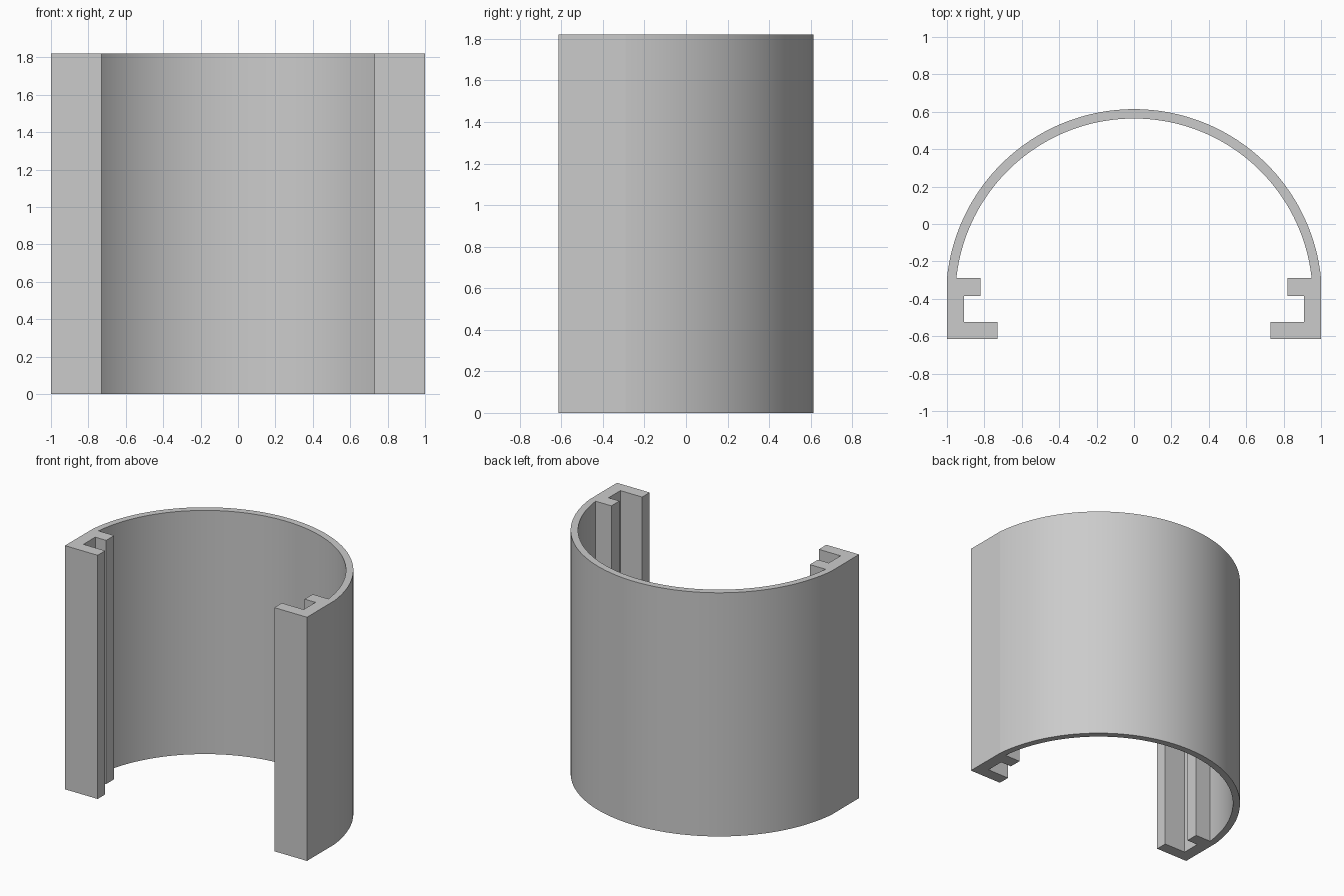
import bpy, bmesh
from math import asin, sin, cos, pi, radians, hypot

HEIGHT = 1.82
HALF_DEPTH = 0.614
SHOULDER_Y = -0.29      # where the curved wall meets the straight rails
WALL = 0.05
SEGMENTS = 96

cube = bpy.data.objects.get("Cube")
if cube:
    bpy.data.objects.remove(cube, do_unlink=True)

# One plain grey material
grey = bpy.data.materials.new("light_grey")
grey.use_nodes = True
colour = (0.6, 0.6, 0.6, 1)
grey.diffuse_color = colour
grey.node_tree.nodes["Principled BSDF"].inputs["Base Color"].default_value = colour

# Circle through the crown and both shoulders
rise = HALF_DEPTH - SHOULDER_Y
outer_radius = (1 + rise ** 2) / (2 * rise)
centre_y = HALF_DEPTH - outer_radius


def arc(radius):
    """Points from the left shoulder over the crown to the right shoulder."""
    start = asin((SHOULDER_Y - centre_y) / radius)
    step = (pi - 2 * start) / SEGMENTS
    return [(radius * cos(start + i * step), centre_y + radius * sin(start + i * step))
            for i in range(SEGMENTS + 1)]


# Slotted rail section on the left, from the inner wall round to the front corner
rail = [(0.82, SHOULDER_Y), (0.82, -0.385), (0.91, -0.385), (0.91, -0.525),
        (0.73, -0.525), (0.73, -HALF_DEPTH), (1, -HALF_DEPTH)]
mirrored_rail = [(-x, y) for x, y in reversed(rail)]

# Closed section: outer arc, right rail, inner arc back, left rail
section = arc(outer_radius) + mirrored_rail + arc(outer_radius - WALL)[::-1] + rail

# Extrude the section to full height
bm = bmesh.new()
base = bm.faces.new([bm.verts.new((x, y, 0)) for x, y in section])
top = bmesh.ops.extrude_face_region(bm, geom=[base], use_keep_orig=True)
bmesh.ops.translate(bm, vec=(0, 0, HEIGHT),
                    verts=[v for v in top["geom"] if isinstance(v, bmesh.types.BMVert)])
bmesh.ops.recalc_face_normals(bm, faces=bm.faces)
mesh = bpy.data.meshes.new("curved_channel_cover")
bm.to_mesh(mesh)
bm.free()
mesh.materials.append(grey)

cover = bpy.data.objects.new("curved_channel_cover", mesh)
bpy.context.collection.objects.link(cover)

# Smooth the curved wall, keep the shoulder and rail edges sharp
bpy.ops.object.select_all(action="DESELECT")
cover.select_set(True)
bpy.context.view_layer.objects.active = cover
bpy.ops.object.shade_smooth_by_angle(angle=radians(3))
